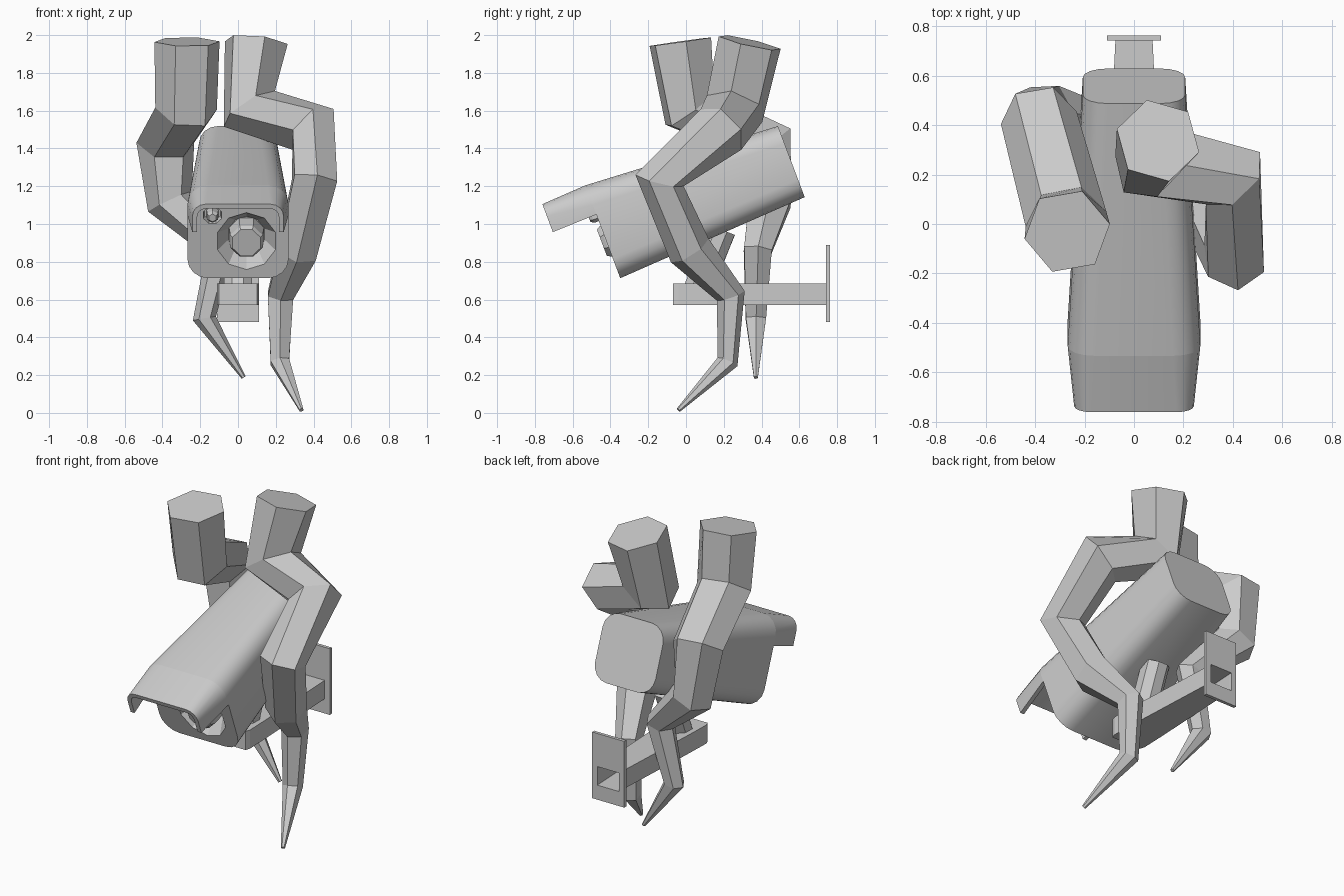
import bpy, bmesh, math
from math import pi, sin, cos
from mathutils import Vector as V

if "Cube" in bpy.data.objects:
    bpy.data.objects.remove(bpy.data.objects["Cube"])

TILT = math.radians(20.6)


def loft(name, rings, cap0=True, cap1=True, wrap=False, tilt=False, smooth=False):
    bm = bmesh.new()
    rows = [[bm.verts.new(p) for p in r] for r in rings]
    pairs = list(zip(rows, rows[1:])) + ([(rows[-1], rows[0])] if wrap else [])
    for a, b in pairs:
        for i in range(len(a)):
            j = (i + 1) % len(a)
            bm.faces.new((a[i], a[j], b[j], b[i]))
    if cap0 and not wrap:
        bm.faces.new(rows[0][::-1])
    if cap1 and not wrap:
        bm.faces.new(rows[-1])
    bmesh.ops.recalc_face_normals(bm, faces=bm.faces)
    me = bpy.data.meshes.new(name)
    bm.to_mesh(me)
    bm.free()
    ob = bpy.data.objects.new(name, me)
    bpy.context.collection.objects.link(ob)
    if tilt:
        ob.rotation_euler.x = TILT
    bpy.context.view_layer.objects.active = ob
    bpy.ops.object.select_all(action='DESELECT')
    ob.select_set(True)
    if smooth:
        bpy.ops.object.shade_smooth_by_angle(angle=math.radians(30))
    return ob


def arc(cx, cz, r, a0, a1, y, n=4):
    return [V((cx + r * cos(a0 + (a1 - a0) * i / n), y, cz + r * sin(a0 + (a1 - a0) * i / n)))
            for i in range(n + 1)]


def rounded(y, w, lo, hi, r):
    return (arc(w - r, lo + r, r, -pi / 2, 0, y) + arc(w - r, hi - r, r, 0, pi / 2, y)
            + arc(r - w, hi - r, r, pi / 2, pi, y) + arc(r - w, lo + r, r, pi, 1.5 * pi, y))


def hood_section(y, w, lo, hi, r, t=0.026):
    def arch(w, hi, r):
        return ([V((w, y, lo))] + arc(w - r, hi - r, r, 0, pi / 2, y)
                + arc(r - w, hi - r, r, pi / 2, pi, y) + [V((-w, y, lo))])
    return arch(w, hi, r) + arch(w - t, hi - t, r - t)[::-1]


def rect(y, w, lo, hi):
    return [V((-w, y, lo)), V((w, y, lo)), V((w, y, hi)), V((-w, y, hi))]


def circle(x, y, z, r, n):
    return [V((x + r * cos(2 * pi * (i + .5) / n), y, z + r * sin(2 * pi * (i + .5) / n)))
            for i in range(n)]


def turned(name, x, z, prof, n):
    return loft(name, [circle(x, y, z, r, n) for y, r in prof], tilt=True)


def tube(name, path, phase, n=6):
    """Hexagonal tube through (x, y, z, radius) points, without twisting."""
    pts = [V(p[:3]) for p in path]
    dirs = [(b - a).normalized() for a, b in zip(pts, pts[1:])]
    tans = [dirs[0]] + [(a + b).normalized() for a, b in zip(dirs, dirs[1:])] + [dirs[-1]]
    ref, prev, rings = V((cos(phase), sin(phase), 0)), tans[0], []
    for p, t, q in zip(pts, tans, path):
        ref = prev.rotation_difference(t) @ ref
        ref = (ref - t * ref.dot(t)).normalized()
        side = t.cross(ref)
        rings.append([p + q[3] * (ref * cos(2 * pi * i / n) + side * sin(2 * pi * i / n))
                      for i in range(n)])
        prev = t
    return loft(name, rings)


# tapered camera housing, with conical recesses cut in its front
body = loft("camera_housing", [rounded(-0.075, 0.268, 0.79, 1.315, 0.11),
                               rounded(0.99, 0.207, 0.848, 1.25, 0.10)], tilt=True)
LX, LZ, SX, SZ = 0.045, 1.0, -0.135, 1.147
cutters = [turned("lens_recess_cutter", LX, LZ, [(-0.12, 0.187), (0.03, 0.10)], 10),
           turned("lamp_recess_cutter", SX, SZ, [(-0.12, 0.06), (-0.04, 0.045)], 8)]
for c in cutters:
    c.hide_render = True
    m = body.modifiers.new("recess", 'BOOLEAN')
    m.operation, m.object, m.solver = 'DIFFERENCE', c, 'EXACT'
bpy.context.view_layer.update()
bpy.context.view_layer.objects.active = body
for m in list(body.modifiers):
    bpy.ops.object.modifier_apply(modifier=m.name)
for c in cutters:
    bpy.data.objects.remove(c)
bpy.ops.object.select_all(action='DESELECT')
body.select_set(True)
bpy.ops.object.shade_smooth_by_angle(angle=math.radians(30))

# sun hood continuing the top of the housing
loft("sun_hood", [hood_section(-0.323, 0.242, 1.144, 1.302, 0.07),
                  hood_section(-0.075, 0.268, 1.15, 1.315, 0.11)], tilt=True, smooth=True)

# lens and small lamp
turned("lens", LX, LZ, [(0.035, 0.10), (-0.08, 0.093), (-0.10, 0.08)], 8)
turned("status_lamp", SX, SZ, [(-0.03, 0.036), (-0.10, 0.034), (-0.118, 0.022)], 6)

# wall mount: plate with opening, hollow arm, slanted post
loft("wall_plate", [rect(0.742, 0.11, 0.48, 0.89), rect(0.762, 0.11, 0.48, 0.89),
                    rect(0.762, 0.075, 0.57, 0.685), rect(0.742, 0.075, 0.57, 0.685)], wrap=True)
loft("mount_arm", [rect(-0.07, 0.10, 0.57, 0.685), rect(-0.04, 0.11, 0.57, 0.685),
                   rect(0.12, 0.105, 0.57, 0.685), rect(0.745, 0.075, 0.57, 0.685)], cap1=False)
tube("mount_post", [(0, 0.06, 0.65, 0.08), (0, 0.19, 0.97, 0.08)], 0.4, 8)

# two jointed hexagonal tentacles
tube("right_tentacle", [(0.097, 0.337, 1.96, 0.173), (0.06, 0.257, 1.61, 0.166),
                        (0.40, 0.185, 1.50, 0.152), (0.405, -0.14, 1.23, 0.132),
                        (0.315, 0.02, 0.86, 0.118), (0.225, 0.237, 0.62, 0.078),
                        (0.222, 0.22, 0.27, 0.057), (0.336, -0.04, 0.015, 0.012)],
     math.radians(45))
tube("left_tentacle", [(-0.27, -0.03, 1.965, 0.175), (-0.275, 0.02, 1.61, 0.166),
                       (-0.385, 0.43, 1.43, 0.155), (-0.36, 0.445, 1.12, 0.128),
                       (-0.09, 0.38, 0.86, 0.085), (-0.178, 0.37, 0.50, 0.062),
                       (0.03, 0.37, 0.187, 0.012)],
     math.radians(10))
